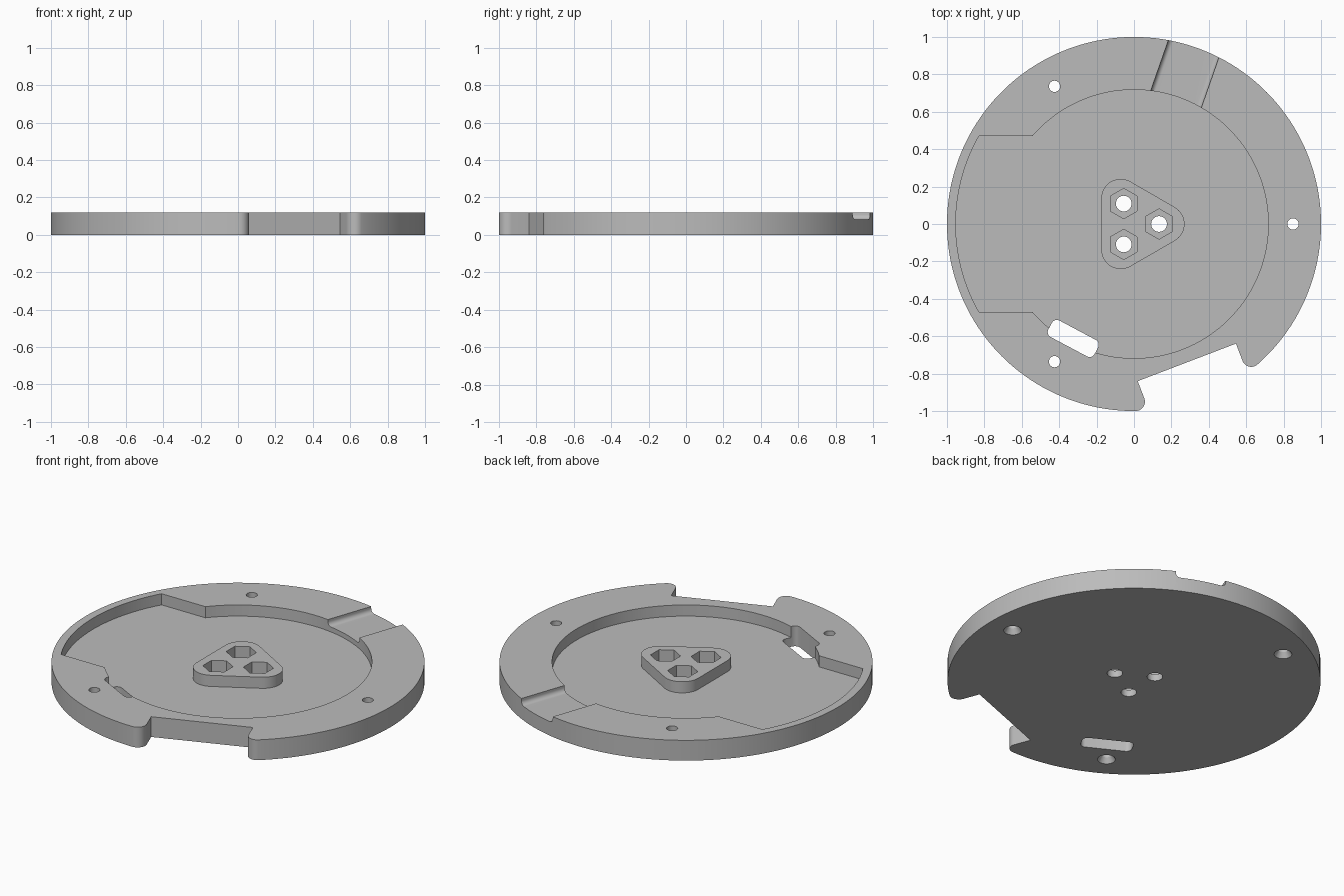
import bpy, bmesh
from math import sin, cos, pi, radians, asin, atan2, sqrt
from mathutils import Matrix, Vector

if "Cube" in bpy.data.objects:
    bpy.data.objects.remove(bpy.data.objects["Cube"])

HEIGHT = 0.12
FLOOR = 0.054      # pocket floor
NUT_FLOOR = 0.04   # floor of the hexagonal recesses
TURN = radians(20.9)  # direction of the rim notch and the cable groove

grey = bpy.data.materials.new("mid_grey")
grey.use_nodes = True
grey.diffuse_color = (0.5, 0.5, 0.5, 1)
grey.node_tree.nodes["Principled BSDF"].inputs["Base Color"].default_value = (0.5, 0.5, 0.5, 1)


def arc(cx, cy, r, a0, a1, n=10):
    return [(cx + r * cos(a0 + (a1 - a0) * i / n), cy + r * sin(a0 + (a1 - a0) * i / n))
            for i in range(n + 1)]


def circle(cx, cy, r, n=32, start=0.0):
    return arc(cx, cy, r, start, start + 2 * pi, n)[:-1]


def prism(name, pts, z0, z1, matrix=Matrix(), bottom_scale=1.0):
    """Extrude a closed outline from z0 to z1, optionally tapered."""
    bm = bmesh.new()
    mid = sum((Vector(p) for p in pts), Vector((0, 0))) / len(pts)
    low = [bm.verts.new((*(mid + (Vector(p) - mid) * bottom_scale), z0)) for p in pts]
    top = [bm.verts.new((*p, z1)) for p in pts]
    bm.faces.new(low)
    bm.faces.new(top)
    for i in range(len(pts)):
        j = (i + 1) % len(pts)
        bm.faces.new((low[i], low[j], top[j], top[i]))
    bm.transform(matrix)
    bmesh.ops.recalc_face_normals(bm, faces=bm.faces)
    mesh = bpy.data.meshes.new(name)
    bm.to_mesh(mesh)
    bm.free()
    mesh.materials.append(grey)
    ob = bpy.data.objects.new(name, mesh)
    bpy.context.collection.objects.link(ob)
    return ob


def cut(target, cutter):
    """Subtract the cutter from the target and discard it."""
    mod = target.modifiers.new("cut", 'BOOLEAN')
    mod.operation = 'DIFFERENCE'
    mod.solver = 'EXACT'
    mod.object = cutter
    bpy.context.view_layer.update()
    deps = bpy.context.evaluated_depsgraph_get()
    mesh = bpy.data.meshes.new_from_object(target.evaluated_get(deps))
    target.modifiers.clear()
    target.data = mesh
    bpy.data.objects.remove(cutter)


# Disc with a straight notch that has rounded lips
half, depth, lip = 0.281, 0.792, 0.05
lip_x = half + lip
lip_y = -sqrt((1 - lip) ** 2 - lip_x ** 2)
a = atan2(lip_y, lip_x)
outline = arc(0, 0, 1, a, pi - a, 140)
outline += arc(-lip_x, lip_y, lip, pi - a, 2 * pi)[1:]
outline += [(-half, -depth), (half, -depth)]
outline += arc(lip_x, lip_y, lip, pi, 2 * pi + a)[:-1]
plate = prism("base_plate", outline, 0, HEIGHT, Matrix.Rotation(TURN, 4, 'Z'))

# Round pocket widened towards the right side, leaving a rounded triangular hub
inner, outer, flat = 0.718, 0.953, 0.47
b, c = pi - asin(flat / inner), pi - asin(flat / outer)
pocket = prism("pocket_cutter", arc(0, 0, inner, -b, b, 110) + arc(0, 0, outer, c, 2 * pi - c, 28),
               FLOOR, 0.3)
hub_x = 0.008
hub = []
for k in range(3):
    t = k * 2 * pi / 3
    hub += arc(hub_x + 0.158 * cos(t), 0.158 * sin(t), 0.104, t - pi / 3, t + pi / 3, 16)
cut(pocket, prism("hub_cutter", hub, -0.1, 0.5))
cut(plate, pocket)

# Cable groove with filleted bottom corners, running out through the rim
r, g0, g1, gz = 0.025, -0.151, 0.134, 0.083
profile = [(g1, 0.2), (g0, 0.2)]
profile += arc(g0 + r, gz + r, r, pi, 1.5 * pi, 8) + arc(g1 - r, gz + r, r, 1.5 * pi, 2 * pi, 8)
lay_down = Matrix.Rotation(-(pi / 2 - radians(70.7)), 4, 'Z') @ Matrix.Rotation(pi / 2, 4, 'X')
cut(plate, prism("groove_cutter", profile, -1.2, -0.5, lay_down))

# Slanted slot with rounded corners, cut right through
sx, sy, sr = 0.14, 0.05, 0.03
slot = []
for k, (px, py) in enumerate([(1, 1), (-1, 1), (-1, -1), (1, -1)]):
    slot += arc(px * (sx - sr), py * (sy - sr), sr, k * pi / 2, (k + 1) * pi / 2, 6)
place = Matrix.Translation((-0.325, -0.612, 0)) @ Matrix.Rotation(radians(-28), 4, 'Z')
cut(plate, prism("slot_cutter", slot, -0.1, 0.3, place))

# Three hub bolt holes with hexagonal recesses, three countersunk rim holes
for k in range(3):
    t = k * 2 * pi / 3
    x, y = hub_x + 0.126 * cos(t), 0.126 * sin(t)
    cut(plate, prism("nut_cutter", circle(x, y, 0.081, 6, pi / 2), NUT_FLOOR, 0.3))
    cut(plate, prism("bolt_cutter", circle(x, y, 0.042), -0.1, 0.3))
    x, y = 0.85 * cos(t), 0.85 * sin(t)
    cut(plate, prism("rim_hole_cutter", circle(x, y, 0.03), -0.1, 0.3))
    cut(plate, prism("countersink_cutter", circle(x, y, 0.03), -0.03, 0.03,
                     bottom_scale=2.2))

# Smooth curved walls, sharp edges
bpy.ops.object.select_all(action='DESELECT')
plate.select_set(True)
bpy.context.view_layer.objects.active = plate
bpy.ops.object.shade_smooth_by_angle(angle=radians(30))
